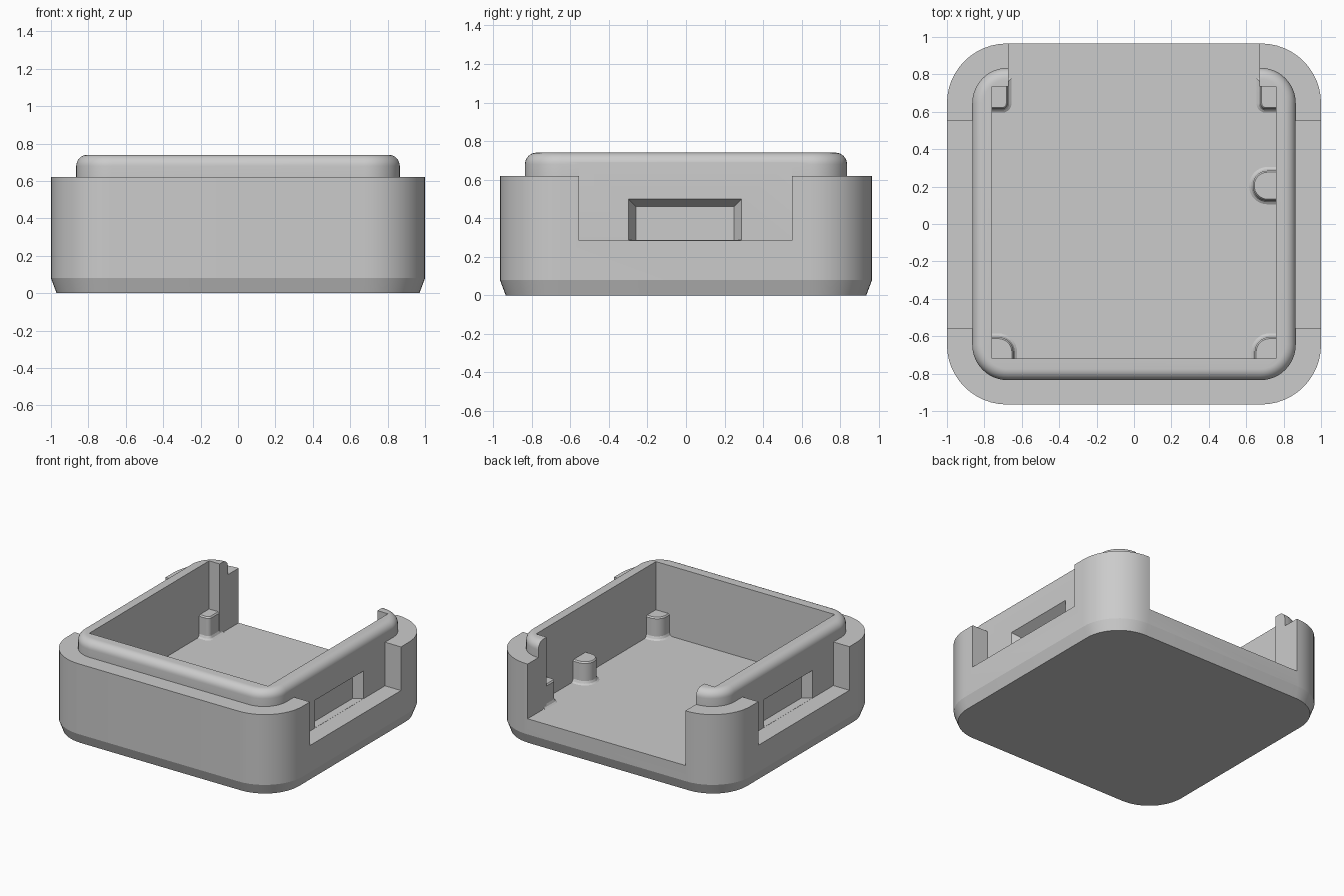
import bpy, bmesh
from math import sin, cos, pi, radians

cube = bpy.data.objects.get("Cube")
if cube:
    bpy.data.objects.remove(cube, do_unlink=True)

grey = bpy.data.materials.new("plain grey")
grey.use_nodes = True
COLOUR = (0.6, 0.6, 0.6, 1)
grey.diffuse_color = COLOUR
grey.node_tree.nodes["Principled BSDF"].inputs["Base Color"].default_value = COLOUR

FLOOR = 0.2


def rounded_rect(x0, x1, y0, y1, radii, z, steps=12):
    """Ring of points; radii run from the +x+y corner anticlockwise."""
    ring = []
    corners = [(x1, y1, -1, -1), (x0, y1, 1, -1), (x0, y0, 1, 1), (x1, y0, -1, 1)]
    for i, ((x, y, sx, sy), r) in enumerate(zip(corners, radii)):
        if r == 0:
            ring.append((x, y, z))
            continue
        for k in range(steps + 1):
            a = (i + k / steps) * pi / 2
            ring.append((x + sx * r + r * cos(a), y + sy * r + r * sin(a), z))
    return ring


def loft(name, rings):
    """Closed solid through rings of equal length."""
    bm = bmesh.new()
    loops = [[bm.verts.new(p) for p in ring] for ring in rings]
    n = len(loops[0])
    for a, b in zip(loops, loops[1:]):
        for i in range(n):
            j = (i + 1) % n
            bm.faces.new((a[i], a[j], b[j], b[i]))
    bm.faces.new(loops[0][::-1])
    bm.faces.new(loops[-1])
    bmesh.ops.recalc_face_normals(bm, faces=bm.faces)
    mesh = bpy.data.meshes.new(name)
    bm.to_mesh(mesh)
    bm.free()
    mesh.materials.append(grey)
    obj = bpy.data.objects.new(name, mesh)
    bpy.context.collection.objects.link(obj)
    return obj


def activate(obj):
    bpy.ops.object.select_all(action='DESELECT')
    obj.select_set(True)
    bpy.context.view_layer.objects.active = obj


def cut(target, cutter):
    cutter.hide_render = True
    mod = target.modifiers.new("cut", 'BOOLEAN')
    mod.operation, mod.solver, mod.object = 'DIFFERENCE', 'EXACT', cutter
    activate(target)
    bpy.ops.object.modifier_apply(modifier=mod.name)
    bpy.data.objects.remove(cutter, do_unlink=True)


def smooth(obj):
    activate(obj)
    bpy.ops.object.shade_smooth_by_angle(angle=radians(14))


def box_ring(hx, hy, r, z):
    return rounded_rect(-hx, hx, -hy, hy, [r] * 4, z)


# Outer shell with bottom chamfer, ledge and rounded upper rim
rings = [box_ring(0.97, 0.935, 0.29, 0), box_ring(1, 0.965, 0.32, 0.08),
         box_ring(1, 0.965, 0.32, 0.62), box_ring(0.865, 0.835, 0.19, 0.62)]
ROUND = 0.06
for k in range(9):
    a = k / 8 * pi / 2
    inset = ROUND * (1 - cos(a))
    rings.append(box_ring(0.865 - inset, 0.835 - inset, 0.19 - inset,
                          0.74 - ROUND + ROUND * sin(a)))
shell = loft("tray_body", rings)

# Inner cavity, open through the back
plan = [(-0.76, -0.72), (0.76, -0.72), (0.76, 0.735), (0.67, 0.735),
        (0.67, 1.2), (-0.67, 1.2), (-0.67, 0.735), (-0.76, 0.735)]
cut(shell, loft("cavity_cutter", [[(x, y, z) for x, y in plan] for z in (FLOOR, 1)]))

# Side recesses, each with a tapered pocket in its inner wall
for s in (1, -1):
    cut(shell, loft("recess_cutter", [
        [(s * x, -0.555, z) for x, z in profile] and
        [(s * x, y, z) for x, z in profile]
        for profile in [((0.864, 0.285), (1.2, 0.285), (1.2, 0.7), (0.864, 0.7))]
        for y in (-0.555, 0.55)]))
    cut(shell, loft("pocket_cutter", [
        [(s * x, y0, 0.286), (s * x, y1, 0.286), (s * x, y1, top), (s * x, y0, top)]
        for x, y0, y1, top in ((0.8, -0.26, 0.25, 0.46), (0.9, -0.32, 0.31, 0.52))]))
smooth(shell)


def support(name, x0, x1, y0, y1, radii):
    """Small post on the floor with a flared foot and softened top."""
    rings = []
    for z, grow in ((FLOOR - 0.02, 0.02), (FLOOR, 0.02), (FLOOR + 0.008, 0.008),
                    (FLOOR + 0.025, 0), (0.36, 0), (0.37, -0.008)):
        rings.append(rounded_rect(x0 - grow, x1 + grow, y0 - grow, y1 + grow,
                                  [r + grow if r else 0 for r in radii], z, 8))
    smooth(loft(name, rings))


# Corner supports and one rounded support on the side wall
support("front_support_left", 0.645, 0.79, -0.75, -0.605, [0, 0.08, 0, 0])
support("front_support_right", -0.79, -0.645, -0.75, -0.605, [0.08, 0, 0, 0])
support("back_support_left", 0.675, 0.79, 0.615, 0.76, [0, 0, 0.03, 0])
support("back_support_right", -0.79, -0.675, 0.615, 0.76, [0, 0, 0, 0.03])
support("side_support", 0.635, 0.775, 0.125, 0.285, [0, 0.079, 0.079, 0])
